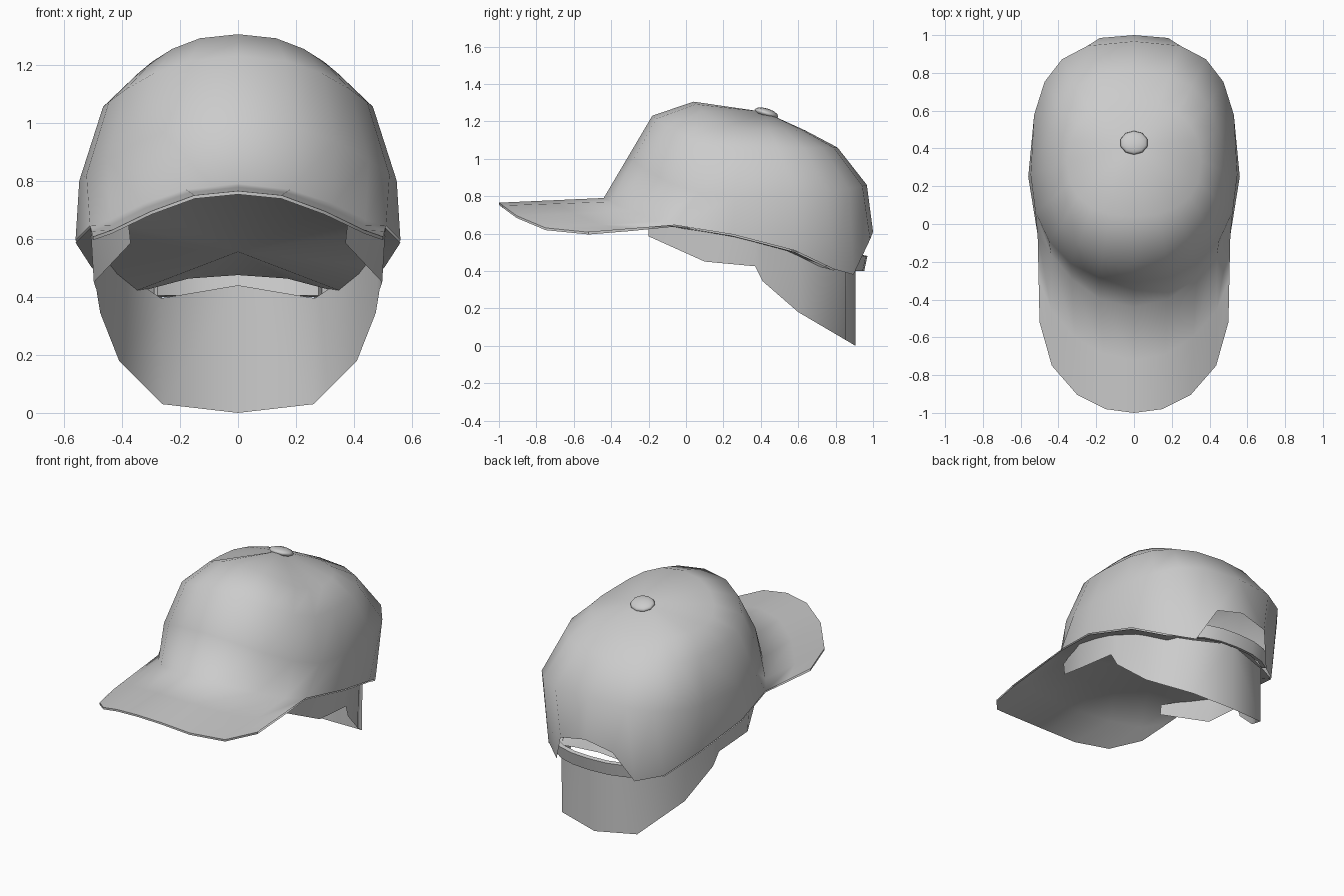
import bpy, bmesh, math

if "Cube" in bpy.data.objects:
    bpy.data.objects.remove(bpy.data.objects["Cube"])


def loft(name, rows, thickness=0.0, angle=60):
    """Half sheet through rows of points (rows may be shorter), mirrored across x = 0."""
    bm = bmesh.new()
    grid = [[bm.verts.new(p) for p in row] for row in rows]
    for a, b in zip(grid, grid[1:]):
        for i in range(min(len(a), len(b)) - 1):
            bm.faces.new((a[i], a[i + 1], b[i + 1], b[i]))
    bmesh.ops.remove_doubles(bm, verts=bm.verts, dist=1e-4)
    mesh = bpy.data.meshes.new(name)
    bm.to_mesh(mesh)
    bm.free()
    obj = bpy.data.objects.new(name, mesh)
    bpy.context.collection.objects.link(obj)
    obj.modifiers.new("Mirror", 'MIRROR').use_clip = True
    if thickness:
        obj.modifiers.new("Solidify", 'SOLIDIFY').thickness = thickness
    bpy.ops.object.select_all(action='DESELECT')
    obj.select_set(True)
    bpy.context.view_layer.objects.active = obj
    bpy.ops.object.convert(target='MESH')
    bpy.ops.object.shade_smooth_by_angle(angle=math.radians(angle))
    return obj


def ring(width, centre, y_front, z_front, z_side, y_back, z_back, p_front, p_back):
    """Half of a rounded-box ring, running from front to back."""
    pts = []
    for i in range(11):
        t = math.pi * i / 10
        s = math.sin(t) if 0 < i < 10 else 0.0
        c = math.cos(t) if i != 5 else 0.0
        y_end, z_end, p = ((y_front, z_front, p_front) if c > 0
                           else (y_back, z_back, p_back))
        pts.append((width * s ** p,
                    centre + (y_end - centre) * abs(c) ** p,
                    z_side + (z_end - z_side) * c * c))
    return pts


# Crown and visor top: outer visor edge, rim with arched rear opening, rings to the apex
rim = [(0, -.44, .79), (.18, -.40, .77), (.33, -.29, .72), (.44, -.16, .665),
       (.51, -.06, .645), (.56, .25, .595), (.505, .58, .51), (.40, .79, .41),
       (.27, .895, .38), (.18, .985, .57), (0, 1.0, .61)]
edge = [(0, -1.0, .765), (.15, -.98, .75), (.30, -.905, .695),
        (.435, -.75, .63), (.50, -.52, .607)]
middle = [tuple((a + b) / 2 for a, b in zip(p, q)) for p, q in zip(edge, rim)]
loft("crown_and_visor", [
    edge, middle, rim,
    ring(.547, .26, -.31, 1.01, .80, .967, .86, .92, .68),
    ring(.465, .29, -.18, 1.23, 1.055, .81, 1.06, .88, .8),
    ring(.355, .33, .04, 1.305, 1.16, .64, 1.15, .85, .85),
    [(0, .42, 1.25)] * 11], angle=80)

# Underside: sheet closing the crown, running on under the visor
lining = [(x, y, z - .008) for x, y, z in rim[:8]] + [(.17, .86, .463), (0, .86, .475)]
loft("underside", [[(0, .25, .555)] * 10, lining,
                   [(x, y, z - .012) for x, y, z in middle],
                   [(x, y, z - .012) for x, y, z in edge], edge], angle=50)

# Neck flap: hangs inside the rim and is longest at the back (x, y, top, bottom)
flap = [(0, .905, .44, 0), (.26, .855, .395, .03), (.41, .60, .50, .18),
        (.475, .41, .565, .345), (.488, .37, .575, .425), (.497, .10, .62, .45),
        (.37, -.20, .655, .585)]
loft("neck_flap", [[(x * 1.02, y, t) for x, y, t, b in flap],
                   [(x, y, b) for x, y, t, b in flap]])

# Adjusting strap across the rear opening
strap = [(0, .958), (.12, .95), (.22, .92), (.29, .875)]
loft("rear_strap", [[(x, y + .012, .48) for x, y in strap],
                    [(x, y - .005, .40) for x, y in strap]], thickness=.025, angle=40)

# Top button
bpy.ops.mesh.primitive_uv_sphere_add(segments=10, ring_count=6, radius=1,
                                     location=(0, .43, 1.243), rotation=(-.3, 0, 0))
button = bpy.context.object
button.name = "top_button"
button.scale = (.075, .066, .026)
bpy.ops.object.shade_smooth_by_angle(angle=math.radians(60))
